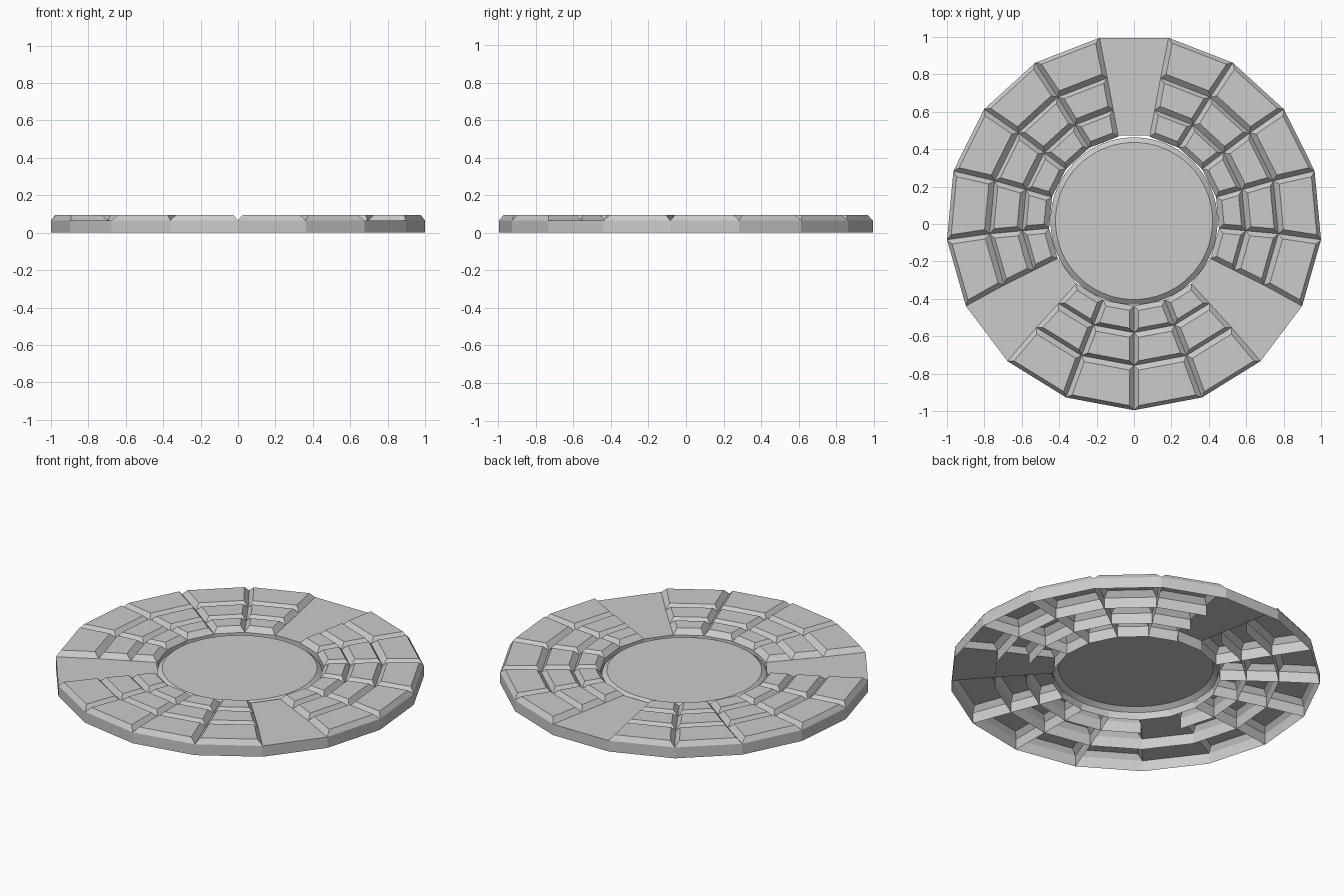
import bpy, bmesh, math
from mathutils import Vector

if "Cube" in bpy.data.objects:
    bpy.data.objects.remove(bpy.data.objects["Cube"])

SIDES = 17
STEP = 2 * math.pi / SIDES
SHOULDER, TOP, BEVEL = 0.065, 0.095, 0.025
PLAIN = (2, 8, 14)                      # segments left as low flat wedges
R_OUT, R_A, R_B, R_IN = 1.004, 0.775, 0.6, 0.456


def corner(r, k, dr=0.0, dt=0.0):
    """Ring corner k at radius r, shifted radially and tangentially."""
    a = -math.pi / 2 + k * STEP
    cy = 0.0085 if r > 0.9 else 0.019
    return Vector(((r + dr) * math.cos(a) - dt * math.sin(a),
                   cy + (r + dr) * math.sin(a) + dt * math.cos(a), 0))


def add_block(bm, r0, r1, k, bevel, walls=(0, 1, 2, 3)):
    """Open-bottomed stone; walls are 0 start side, 1 outer, 2 end side, 3 inner."""
    base = [corner(r0, k), corner(r1, k), corner(r1, k + 1), corner(r0, k + 1)]
    levels = [(base, 0.0), (base, SHOULDER)]
    if bevel:
        b = bevel
        levels.append(([corner(r0, k, b, b), corner(r1, k, -b, b),
                        corner(r1, k + 1, -b, -b), corner(r0, k + 1, b, -b)], TOP))
    loops = [[bm.verts.new((p.x, p.y, z)) for p in pts] for pts, z in levels]
    for n, (lo, hi) in enumerate(zip(loops, loops[1:])):
        for i in range(4):
            if n == 0 and i not in walls:
                continue
            j = (i + 1) % 4
            bm.faces.new((lo[i], lo[j], hi[j], hi[i]))
    bm.faces.new(loops[-1])


def finish(bm, name):
    loose = [v for v in bm.verts if not v.link_faces]
    bmesh.ops.delete(bm, geom=loose, context='VERTS')
    me = bpy.data.meshes.new(name)
    bm.to_mesh(me)
    bm.free()
    ob = bpy.data.objects.new(name, me)
    bpy.context.collection.objects.link(ob)
    return ob


# Three rings of bevelled stones, open towards the wedges underneath
for name, r0, r1 in (("outer_stones", R_A, R_OUT),
                     ("middle_stones", R_B, R_A),
                     ("inner_stones", R_IN, R_B)):
    bm = bmesh.new()
    for k in range(SIDES):
        if k not in PLAIN:
            walls = [1, 3]
            if (k - 1) not in PLAIN:
                walls.append(0)
            if (k + 1) not in PLAIN:
                walls.append(2)
            add_block(bm, r0, r1, k, BEVEL, walls)
    finish(bm, name)

# Low wedges: one full length, two split in an outer and an inner slab
bm = bmesh.new()
add_block(bm, R_IN + 0.005, R_OUT, 8, 0, (1, 3))
for k in (2, 14):
    add_block(bm, R_A, R_OUT, k, 0, (1, 3))
    add_block(bm, R_IN, R_A, k, 0, (3,))
finish(bm, "flat_wedges")

# Round centre slab, sunk below the stones, bevelled and open underneath
bm = bmesh.new()
N = 64
rings = [[bm.verts.new((r * math.cos(2 * math.pi * i / N),
                        0.016 + r * math.sin(2 * math.pi * i / N), z)) for i in range(N)]
         for r, z in ((0.447, 0.03), (0.447, 0.043), (0.42, SHOULDER))]
for lo, hi in zip(rings, rings[1:]):
    for i in range(N):
        j = (i + 1) % N
        bm.faces.new((lo[i], lo[j], hi[j], hi[i]))
bm.faces.new(rings[-1])
disc = finish(bm, "centre_slab")
bpy.context.view_layer.objects.active = disc
disc.select_set(True)
bpy.ops.object.shade_smooth_by_angle(angle=math.radians(30))
